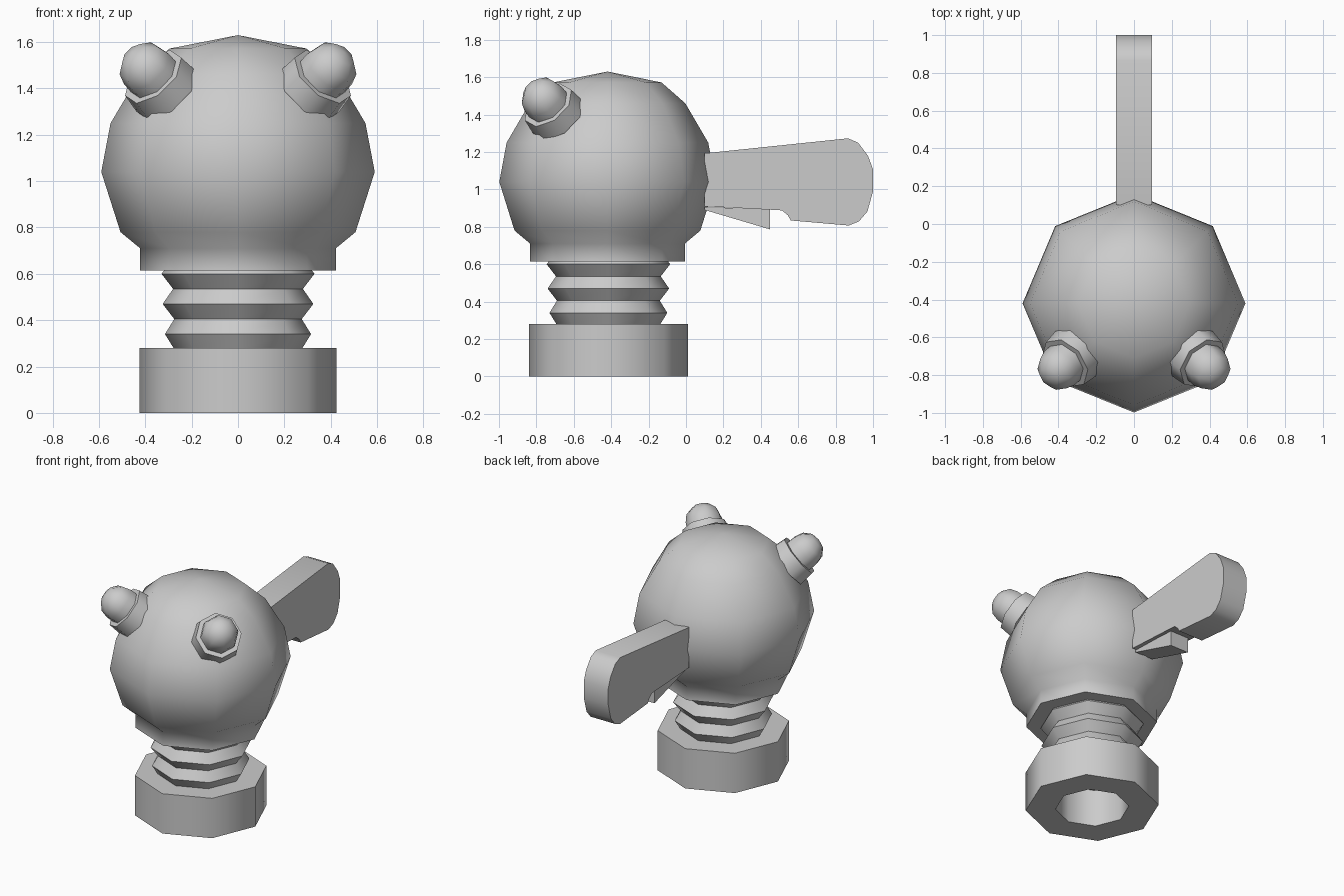
import bpy, bmesh, math
from mathutils import Vector

cube = bpy.data.objects.get("Cube")
if cube:
    bpy.data.objects.remove(cube)

grey = bpy.data.materials.new("plain_grey")
grey.use_nodes = True
colour = (0.6, 0.6, 0.6, 1)
grey.diffuse_color = colour
grey.node_tree.nodes["Principled BSDF"].inputs["Base Color"].default_value = colour


def finish(name, bm, angle):
    bmesh.ops.recalc_face_normals(bm, faces=bm.faces)
    mesh = bpy.data.meshes.new(name)
    bm.to_mesh(mesh)
    bm.free()
    mesh.materials.append(grey)
    obj = bpy.data.objects.new(name, mesh)
    bpy.context.collection.objects.link(obj)
    bpy.ops.object.select_all(action='DESELECT')
    obj.select_set(True)
    bpy.context.view_layer.objects.active = obj
    bpy.ops.object.shade_smooth_by_angle(angle=math.radians(angle))
    return obj


def lathe(name, profile, centre, sides=8, angle=52):
    """Spin (radius, height) points about the local z axis."""
    bm = bmesh.new()
    verts = [bm.verts.new((r, 0, z)) for r, z in profile]
    edges = [bm.edges.new(pair) for pair in zip(verts, verts[1:])]
    bmesh.ops.spin(bm, geom=verts + edges, axis=(0, 0, 1), cent=(0, 0, 0),
                   angle=math.tau, steps=sides)
    bmesh.ops.remove_doubles(bm, verts=bm.verts, dist=0.0005)
    obj = finish(name, bm, angle)
    obj.location = centre
    return obj


def plate(name, outline, half_width):
    """Extrude a (y, z) outline across x."""
    bm = bmesh.new()
    face = bm.faces.new([bm.verts.new((-half_width, y, z)) for y, z in outline])
    out = bmesh.ops.extrude_face_region(bm, geom=[face])
    moved = [v for v in out["geom"] if isinstance(v, bmesh.types.BMVert)]
    bmesh.ops.translate(bm, verts=moved, vec=(2 * half_width, 0, 0))
    return finish(name, bm, 40)


# Base with a blind hole underneath
lathe("base", [(0, 0.28), (0.425, 0.28), (0.425, 0), (0.235, 0),
               (0.235, 0.26), (0, 0.26)], (0, -0.415, 0))

# Pleated neck
lathe("neck", [(0, 0.27), (0.275, 0.275), (0.315, 0.34), (0.275, 0.405),
               (0.325, 0.47), (0.28, 0.535), (0.33, 0.6), (0.3, 0.64),
               (0, 0.64)], (0, -0.415, 0))

# Rounded head with a collar at the bottom
head = lathe("head", [(0, 1.63), (0.295, 1.572), (0.425, 1.46), (0.55, 1.25),
                      (0.59, 1.04), (0.507, 0.78), (0.422, 0.71),
                      (0.422, 0.615), (0, 0.615)], (0, -0.42, 0))
head.scale.y = 0.98

# Pair of bulbs in sockets, pointing outward from the head
head_centre = Vector((0, -0.41, 1.04))
for side, x in (("left", 1), ("right", -1)):
    axis = Vector((0.57 * x, -0.51, 0.64)).normalized()
    socket = lathe(side + "_socket", [(0, 0.54), (0.16, 0.54), (0.15, 0.64),
                                      (0, 0.64)], head_centre)
    bulb = lathe(side + "_bulb", [(0, 0.6), (0.12, 0.6), (0.12, 0.69),
                                  (0.105, 0.745), (0.06, 0.788), (0, 0.803)],
                 head_centre)
    for part in (socket, bulb):
        part.rotation_mode = 'QUATERNION'
        part.rotation_quaternion = axis.to_track_quat('Z', 'Y')

# Flat handle at the back with a rounded end
plate("handle", [(0.1, 1.193), (0.866, 1.273), (0.92, 1.25), (0.973, 1.18),
                 (1, 1.107), (1, 0.99), (0.97, 0.882), (0.925, 0.829),
                 (0.87, 0.807), (0.56, 0.834), (0.545, 0.861),
                 (0.513, 0.888), (0.1, 0.91)], 0.095)

# Wedge under the handle
plate("handle_wedge", [(0.1, 0.905), (0.45, 0.895), (0.45, 0.786),
                       (0.1, 0.89)], 0.07)
